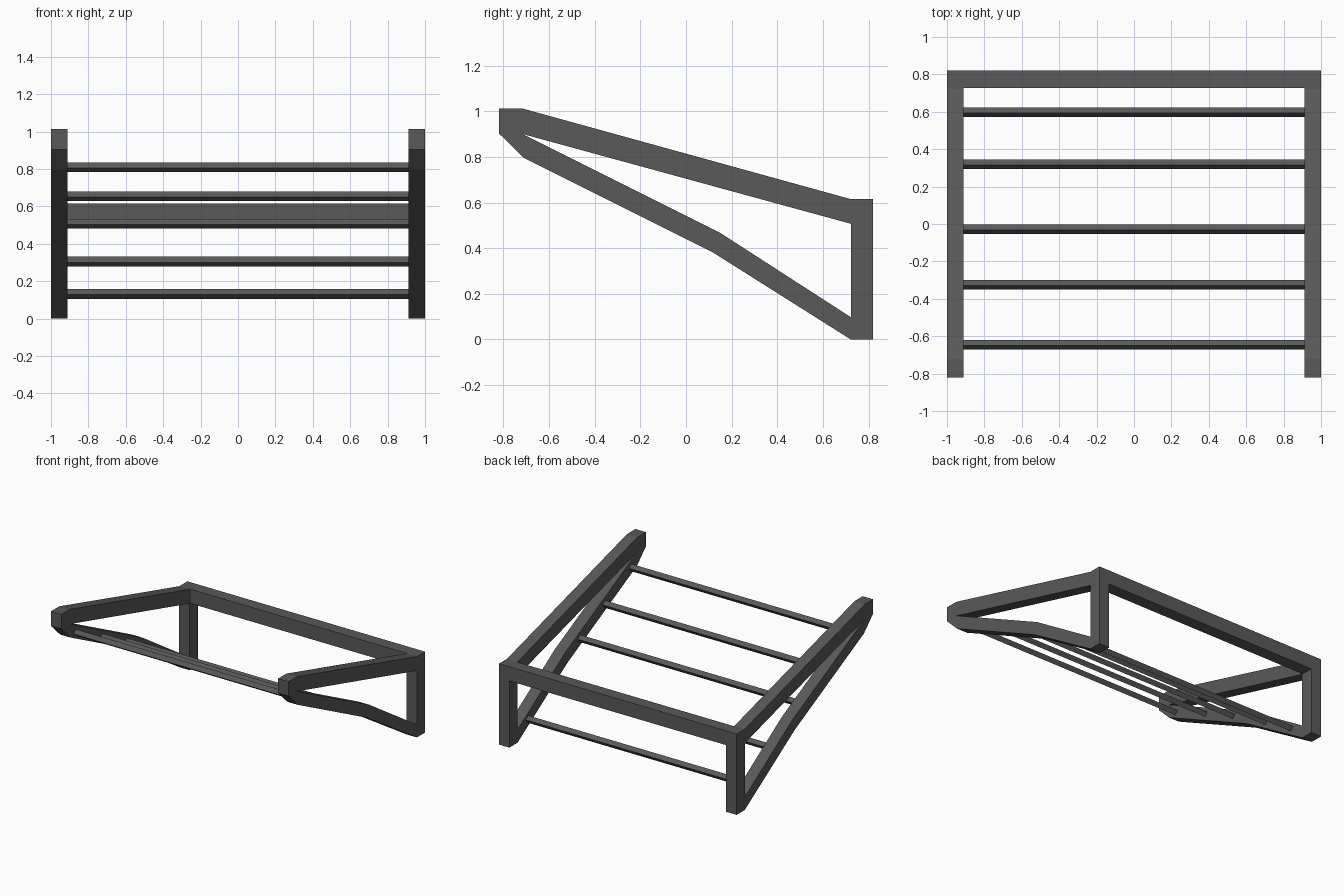
import bpy, bmesh, math
from mathutils import Matrix, Vector

if "Cube" in bpy.data.objects:
    bpy.data.objects.remove(bpy.data.objects["Cube"], do_unlink=True)

grey = bpy.data.materials.new("dark_grey")
grey.use_nodes = True
colour = (0.1, 0.1, 0.1, 1)
grey.diffuse_color = colour
grey.node_tree.nodes["Principled BSDF"].inputs["Base Color"].default_value = colour


def finish(bm, name):
    bmesh.ops.recalc_face_normals(bm, faces=bm.faces)
    mesh = bpy.data.meshes.new(name)
    bm.to_mesh(mesh)
    bm.free()
    mesh.materials.append(grey)
    obj = bpy.data.objects.new(name, mesh)
    bpy.context.collection.objects.link(obj)
    return obj


# Side frame profile (y, z): outer outline and triangular opening
OUTER = [(-.82, 1.013), (-.72, 1.013), (.722, .615), (.82, .615),
         (.82, 0), (.722, 0), (.12, .38), (-.71, .795), (-.82, .903)]
OPENING = [(-.715, .9), (.722, .507), (.722, .098), (.15, .467)]
HALF_WIDTH, INNER_X = 1.0, 0.912


def side_frame(name, x, thickness):
    bm = bmesh.new()
    o = [bm.verts.new((x, y, z)) for y, z in OUTER]
    i = [bm.verts.new((x, y, z)) for y, z in OPENING]
    cells = [
        (o[0], o[1], i[0], o[7], o[8]),    # nose
        (o[1], o[2], i[1], i[0]),          # sloping top rail
        (o[2], o[3], o[4], o[5], i[2], i[1]),  # rear post
        (o[5], o[6], i[3], i[2]),          # steep lower rail
        (o[6], o[7], i[0], i[3]),          # shallow lower rail
    ]
    faces = [bm.faces.new(c) for c in cells]
    grown = bmesh.ops.extrude_face_region(bm, geom=faces, use_keep_orig=True)
    moved = [v for v in grown["geom"] if isinstance(v, bmesh.types.BMVert)]
    bmesh.ops.translate(bm, verts=moved, vec=Vector((thickness, 0, 0)))
    finish(bm, name)


depth = HALF_WIDTH - INNER_X
side_frame("left_side_frame", INNER_X, depth)
side_frame("right_side_frame", -INNER_X, -depth)

# Rear crossbeam
bm = bmesh.new()
bmesh.ops.create_cube(bm, size=1, matrix=Matrix.Translation((0, .773, .561))
                      @ Matrix.Diagonal((2 * INNER_X, .094, .108, 1)))
finish(bm, "rear_crossbeam")

# Square rungs set on edge between the lower rails
RUNGS = [(-.645, .81), (-.325, .655), (-.028, .507), (.32, .305), (.597, .132)]
for n, (y, z) in enumerate(RUNGS, 1):
    bm = bmesh.new()
    bmesh.ops.create_cube(bm, size=1, matrix=Matrix.Translation((0, y, z))
                          @ Matrix.Rotation(math.radians(53), 4, 'X')
                          @ Matrix.Diagonal((2 * INNER_X, .037, .037, 1)))
    finish(bm, f"rung_{n}")
